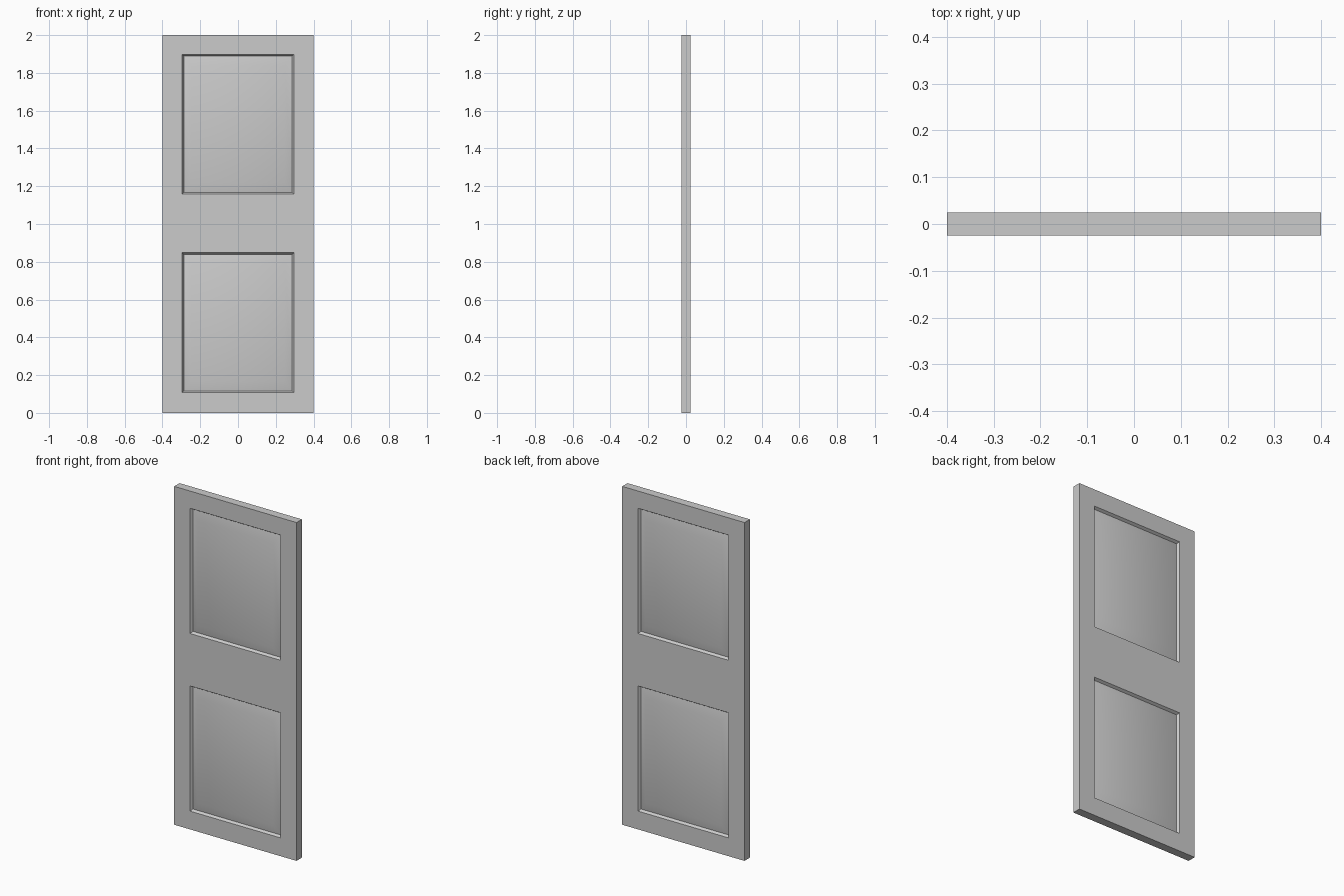
import bpy, bmesh, math
from mathutils import Matrix, Vector

if "Cube" in bpy.data.objects:
    bpy.data.objects.remove(bpy.data.objects["Cube"])

W, T, H = 0.8, 0.05, 2.0
PX = 0.296                                # half width of each panel
PANELS = [(0.108, 0.848), (1.158, 1.898)]  # bottom and top of each panel

# Door slab, cut along the panel outlines
bm = bmesh.new()
bmesh.ops.create_cube(bm, size=1, matrix=Matrix.Translation((0, 0, H / 2)) @ Matrix.Diagonal((W, T, H, 1)))


def cut(co, no):
    bmesh.ops.bisect_plane(bm, geom=bm.verts[:] + bm.edges[:] + bm.faces[:], plane_co=co, plane_no=no)


for x in (-PX, PX):
    cut((x, 0, 0), (1, 0, 0))
for z in [z for p in PANELS for z in p]:
    cut((0, 0, z), (0, 0, 1))


def is_panel(f):
    c = f.calc_center_median()
    return abs(f.normal.y) > 0.9 and abs(c.x) < 0.1 and any(a < c.z < b for a, b in PANELS)


# Panels on both sides: lip into a groove, then a long bevel up to the raised field
bm.normal_update()
panels = [f for f in bm.faces if is_panel(f)]
bmesh.ops.inset_individual(bm, faces=panels, thickness=0.013, depth=-0.015)
bmesh.ops.inset_individual(bm, faces=panels, thickness=0.056, depth=0.015)
for f in panels:
    c = f.calc_center_median()
    bmesh.ops.scale(bm, vec=Vector((1, 1, 0.967)), space=Matrix.Translation(-c), verts=f.verts[:])

mesh = bpy.data.meshes.new("door_panel")
bm.to_mesh(mesh)
bm.free()
door = bpy.data.objects.new("door_panel", mesh)
bpy.context.collection.objects.link(door)

# Soft shading on shallow creases
bpy.context.view_layer.objects.active = door
door.select_set(True)
bpy.ops.object.shade_smooth_by_angle(angle=math.radians(30))
